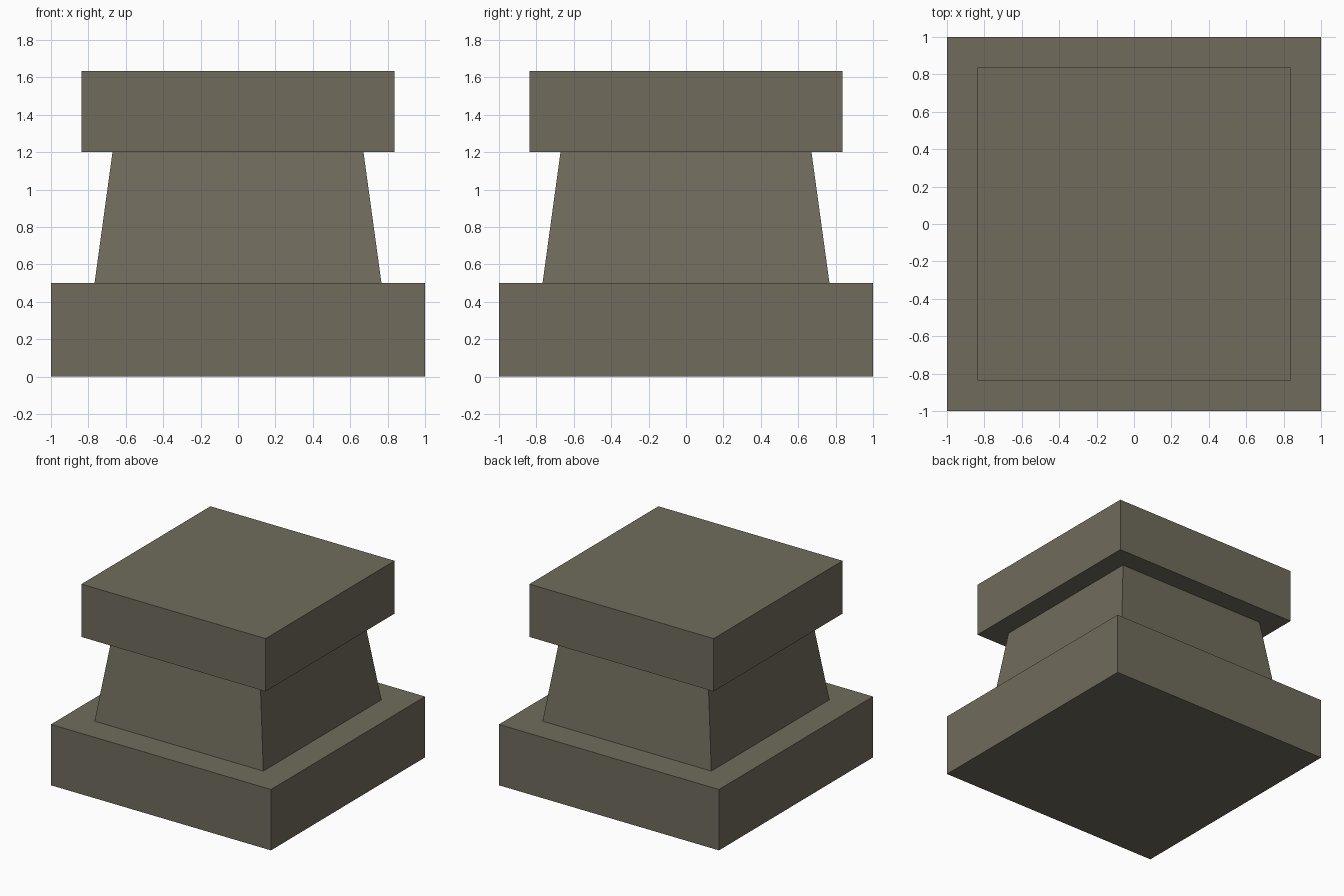
import bpy, bmesh

if "Cube" in bpy.data.objects:
    bpy.data.objects.remove(bpy.data.objects["Cube"])

stone = bpy.data.materials.new("grey brown stone")
stone.diffuse_color = (0.162, 0.150, 0.107, 1.0)
stone.use_nodes = True
stone.node_tree.nodes["Principled BSDF"].inputs["Base Color"].default_value = stone.diffuse_color


def square_block(name, z0, z1, half_bottom, half_top):
    """Square block, optionally tapered, between two heights."""
    bm = bmesh.new()
    bmesh.ops.create_cube(bm, size=2)
    for v in bm.verts:
        top = v.co.z > 0
        half = half_top if top else half_bottom
        v.co = (v.co.x * half, v.co.y * half, z1 if top else z0)
    mesh = bpy.data.meshes.new(name)
    bm.to_mesh(mesh)
    bm.free()
    mesh.materials.append(stone)
    obj = bpy.data.objects.new(name, mesh)
    bpy.context.collection.objects.link(obj)


# Wide plinth, tapered neck and overhanging cap
square_block("plinth", 0.0, 0.50, 1.0, 1.0)
square_block("neck", 0.50, 1.20, 0.767, 0.671)
square_block("cap", 1.20, 1.634, 0.837, 0.837)
